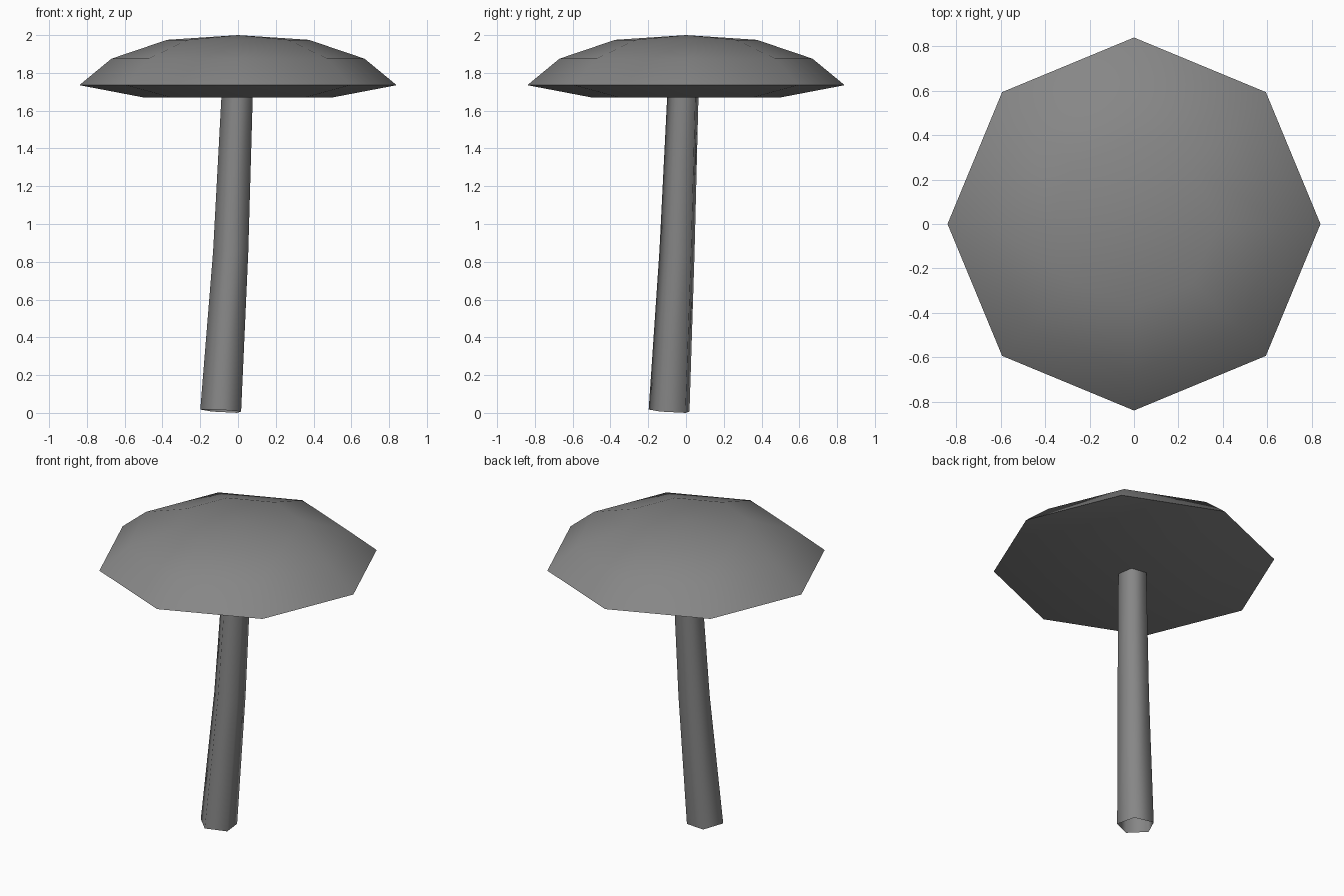
import bpy, bmesh, math
from mathutils import Vector

if "Cube" in bpy.data.objects:
    bpy.data.objects.remove(bpy.data.objects["Cube"])

grey = bpy.data.materials.new("stone grey")
grey.diffuse_color = (0.24, 0.24, 0.24, 1)
grey.use_nodes = True
grey.node_tree.nodes["Principled BSDF"].inputs["Base Color"].default_value = grey.diffuse_color


def loft(name, rings, sides, turn, smooth_angle, tips=(None, None)):
    """Skin rings of (centre, radius, tilt); tips close the first / last ring with a point."""
    bm = bmesh.new()
    loops = []
    for (cx, cy, cz), r, tilt in rings:
        loop = []
        for i in range(sides):
            a = turn + math.tau * i / sides
            dx, dy = r * math.cos(a), r * math.sin(a)
            loop.append(bm.verts.new((cx + dx, cy + dy, cz - tilt * (dx + dy))))
        loops.append(loop)
    for low, high in zip(loops, loops[1:]):
        for i in range(sides):
            j = (i + 1) % sides
            bm.faces.new((low[i], low[j], high[j], high[i]))
    for loop, tip, flip in ((loops[0], tips[0], True), (loops[-1], tips[1], False)):
        if tip is None:
            continue
        v = bm.verts.new(tip)
        for i in range(sides):
            a, b = loop[i], loop[(i + 1) % sides]
            bm.faces.new((b, a, v) if flip else (a, b, v))
    mesh = bpy.data.meshes.new(name)
    bm.to_mesh(mesh)
    bm.free()
    mesh.materials.append(grey)
    obj = bpy.data.objects.new(name, mesh)
    bpy.context.collection.objects.link(obj)
    bpy.ops.object.select_all(action='DESELECT')
    bpy.context.view_layer.objects.active = obj
    obj.select_set(True)
    bpy.ops.object.shade_smooth_by_angle(angle=math.radians(smooth_angle))
    return obj


# Eight-sided cap: flat underside, sharp rim, shallow dome
cap_profile = [(0.50, 1.67), (0.84, 1.735), (0.67, 1.875), (0.375, 1.975)]
loft("cap", [((0, 0, z), r, 0) for r, z in cap_profile], 8, 0, 40,
     tips=((0, 0, 1.67), (0, 0, 2.0)))

# Five-sided leaning stem, open at the foot, a corner towards the back right
loft("stem", [((-0.086, -0.084, 0.010), 0.115, 0.06),
              ((-0.034, -0.043, 0.85), 0.099, 0.05),
              ((0.0, -0.012, 1.69), 0.088, 0.0)], 5, math.radians(45), 80)
